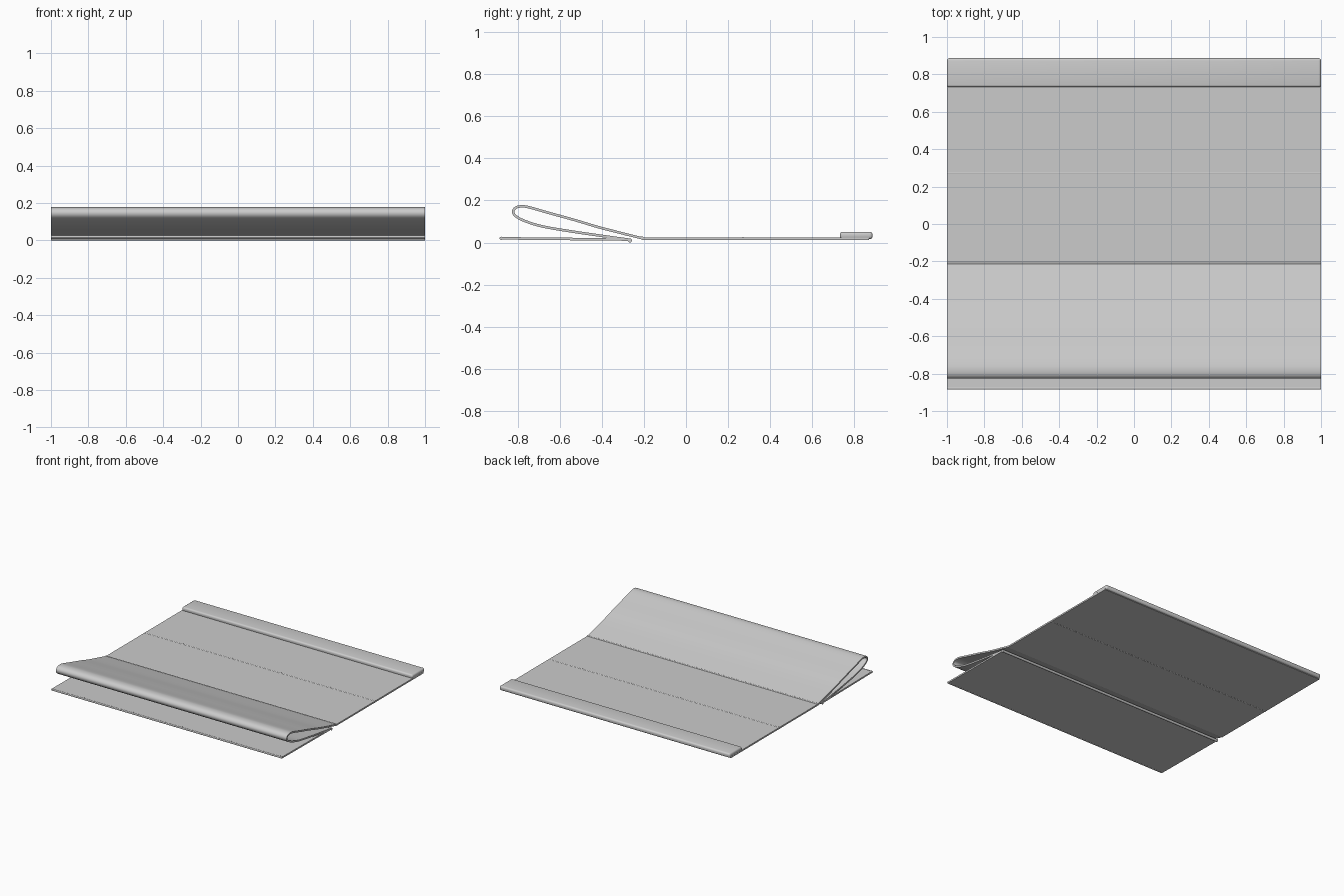
import bpy, bmesh, math
from mathutils import Vector

if "Cube" in bpy.data.objects:
    bpy.data.objects.remove(bpy.data.objects["Cube"])

grey = bpy.data.materials.new("cloth grey")
grey.diffuse_color = (0.6, 0.6, 0.6, 1)
grey.use_nodes = True
grey.node_tree.nodes["Principled BSDF"].inputs["Base Color"].default_value = grey.diffuse_color


def finish(name, bm, angle=35):
    bmesh.ops.recalc_face_normals(bm, faces=bm.faces)
    me = bpy.data.meshes.new(name)
    bm.to_mesh(me)
    bm.free()
    me.materials.append(grey)
    ob = bpy.data.objects.new(name, me)
    bpy.context.collection.objects.link(ob)
    bpy.ops.object.select_all(action='DESELECT')
    ob.select_set(True)
    bpy.context.view_layer.objects.active = ob
    bpy.ops.object.shade_smooth_by_angle(angle=math.radians(angle))
    return ob


def extrude_profile(name, pts, half=1.0):
    """Closed (y, z) outline swept across x."""
    bm = bmesh.new()
    a = [bm.verts.new((-half, y, z)) for y, z in pts]
    b = [bm.verts.new((half, y, z)) for y, z in pts]
    n = len(pts)
    for i in range(n):
        j = (i + 1) % n
        bm.faces.new((a[i], a[j], b[j], b[i]))
    bm.faces.new(a)
    bm.faces.new(b[::-1])
    return finish(name, bm)


def smooth_path(pts, steps=6):
    """Catmull-Rom curve through the points."""
    p = [Vector(q) for q in pts]
    p = [2 * p[0] - p[1]] + p + [2 * p[-1] - p[-2]]
    out = []
    for i in range(1, len(p) - 2):
        for s in range(steps):
            t = s / steps
            out.append(0.5 * (2 * p[i] + (p[i + 1] - p[i - 1]) * t
                       + (2 * p[i - 1] - 5 * p[i] + 4 * p[i + 1] - p[i + 2]) * t ** 2
                       + (3 * p[i] - p[i - 1] - 3 * p[i + 1] + p[i + 2]) * t ** 3))
    return out + [p[-2]]


def sheet(name, path, thick=0.012):
    """Thin ribbon of even thickness following a path."""
    left, right = [], []
    for i, q in enumerate(path):
        d = (path[min(i + 1, len(path) - 1)] - path[max(i - 1, 0)]).normalized()
        n = Vector((-d.y, d.x)) * thick / 2
        left.append(tuple(q + n))
        right.append(tuple(q - n))
    return extrude_profile(name, left + right[::-1])


def bead(name, y, z, r=0.008):
    pts = [(y + r * math.cos(k * math.pi / 6), z + r * math.sin(k * math.pi / 6))
           for k in range(12)]
    return extrude_profile(name, pts)


# flat panels
sheet("front_flap", [Vector((-0.884, 0.020)), Vector((-0.267, 0.014))])
sheet("middle_panel", [Vector((-0.21, 0.019)), Vector((0.27, 0.019))])
sheet("rear_panel", [Vector((0.27, 0.019)), Vector((0.87, 0.019))])

# folded pleat, open loop at the front
sheet("folded_pleat", smooth_path([
    (-0.212, 0.021), (-0.32, 0.048), (-0.42, 0.074), (-0.53, 0.107),
    (-0.66, 0.143), (-0.74, 0.166), (-0.778, 0.172), (-0.808, 0.166),
    (-0.821, 0.148), (-0.810, 0.126), (-0.765, 0.102), (-0.68, 0.076),
    (-0.54, 0.052), (-0.41, 0.033), (-0.267, 0.013)]))

# seam beads along the joins
bead("pleat_lower_seam", -0.267, 0.010, 0.010)
bead("pleat_upper_seam", -0.209, 0.021)
bead("rear_seam", 0.271, 0.019)
bead("front_edge_seam", -0.878, 0.020)

# rounded bar on the rear edge
bm = bmesh.new()
bmesh.ops.create_cube(bm, size=1)
for v in bm.verts:
    v.co = Vector((v.co.x * 2, v.co.y * 0.155 + 0.809, v.co.z * 0.035 + 0.0335))
bmesh.ops.bevel(bm, geom=bm.edges[:], offset=0.013, segments=4,
                profile=0.5, affect='EDGES')
finish("rear_bar", bm, 60)
